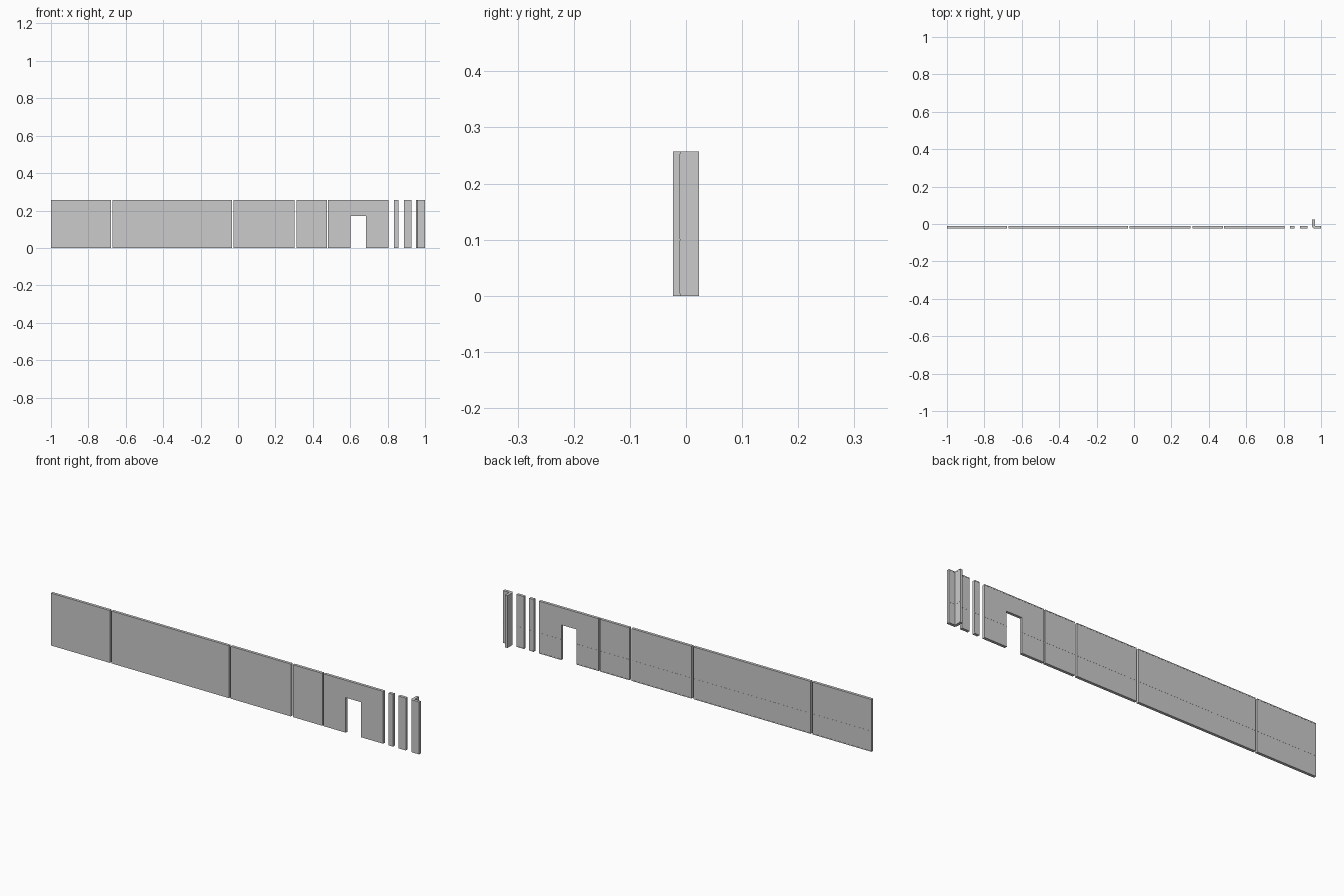
import bpy, bmesh

if "Cube" in bpy.data.objects:
    bpy.data.objects.remove(bpy.data.objects["Cube"])

H = 0.257
FRONT, BACK = -0.0235, -0.0105

# (height, trim depth) up the inner face: skirting, thin mid rail, top trim
LEVELS = [(0, .0008), (.004, .0008), (.004, 0), (.099, 0), (.099, .0005),
          (.101, .0005), (.101, 0), (H - .004, 0), (H - .004, .0008), (H, .0008)]


def loft(name, outline):
    """Skin outline(depth) rings up through LEVELS and cap both ends."""
    bm = bmesh.new()
    rings = [[bm.verts.new((x, y, z)) for x, y in outline(d)] for z, d in LEVELS]
    n = len(rings[0])
    for lo, hi in zip(rings, rings[1:]):
        for i in range(n):
            j = (i + 1) % n
            bm.faces.new((lo[i], lo[j], hi[j], hi[i]))
    bm.faces.new(rings[0][::-1])
    bm.faces.new(rings[-1])
    # step levels share corners on the untrimmed sides
    bmesh.ops.remove_doubles(bm, verts=bm.verts[:], dist=1e-5)
    bmesh.ops.recalc_face_normals(bm, faces=bm.faces[:])
    me = bpy.data.meshes.new(name)
    bm.to_mesh(me)
    bm.free()
    ob = bpy.data.objects.new(name, me)
    bpy.context.collection.objects.link(ob)
    return ob


def panel(name, x0, x1):
    return loft(name, lambda d: [(x0, FRONT), (x1, FRONT),
                                 (x1, BACK + d), (x0, BACK + d)])


# Straight wall sections
for name, x0, x1 in [("wall_medium_end", -1.0, -0.68),
                     ("wall_long", -0.67, -0.033),
                     ("wall_medium", -0.023, 0.303),
                     ("wall_short", 0.314, 0.475),
                     ("wall_post_narrow", 0.834, 0.859),
                     ("wall_post_wide", 0.887, 0.928)]:
    panel(name, x0, x1)

# Wall section with a doorway
door = panel("wall_doorway", 0.482, 0.805)
bpy.ops.mesh.primitive_cube_add(size=1, location=(0.643, -0.017, 0.072))
cutter = bpy.context.object
cutter.name = "doorway_cutter"
cutter.scale = (0.083, 0.1, 0.2)
cutter.hide_render = True
mod = door.modifiers.new("doorway", 'BOOLEAN')
mod.operation = 'DIFFERENCE'
mod.object = cutter
mod.solver = 'EXACT'
bpy.context.view_layer.objects.active = door
bpy.ops.object.modifier_apply(modifier=mod.name)
bpy.data.objects.remove(cutter)

# L-shaped corner post with a chamfered outer edge
X0, X1, XI, Y1 = 0.953, 1.0, 0.966, 0.0235
loft("wall_corner", lambda d: [(X0 + .007, FRONT), (X1, FRONT), (X1, BACK + d),
                               (XI + d, BACK + d), (XI + d, Y1), (X0, Y1),
                               (X0, FRONT + .007)])
